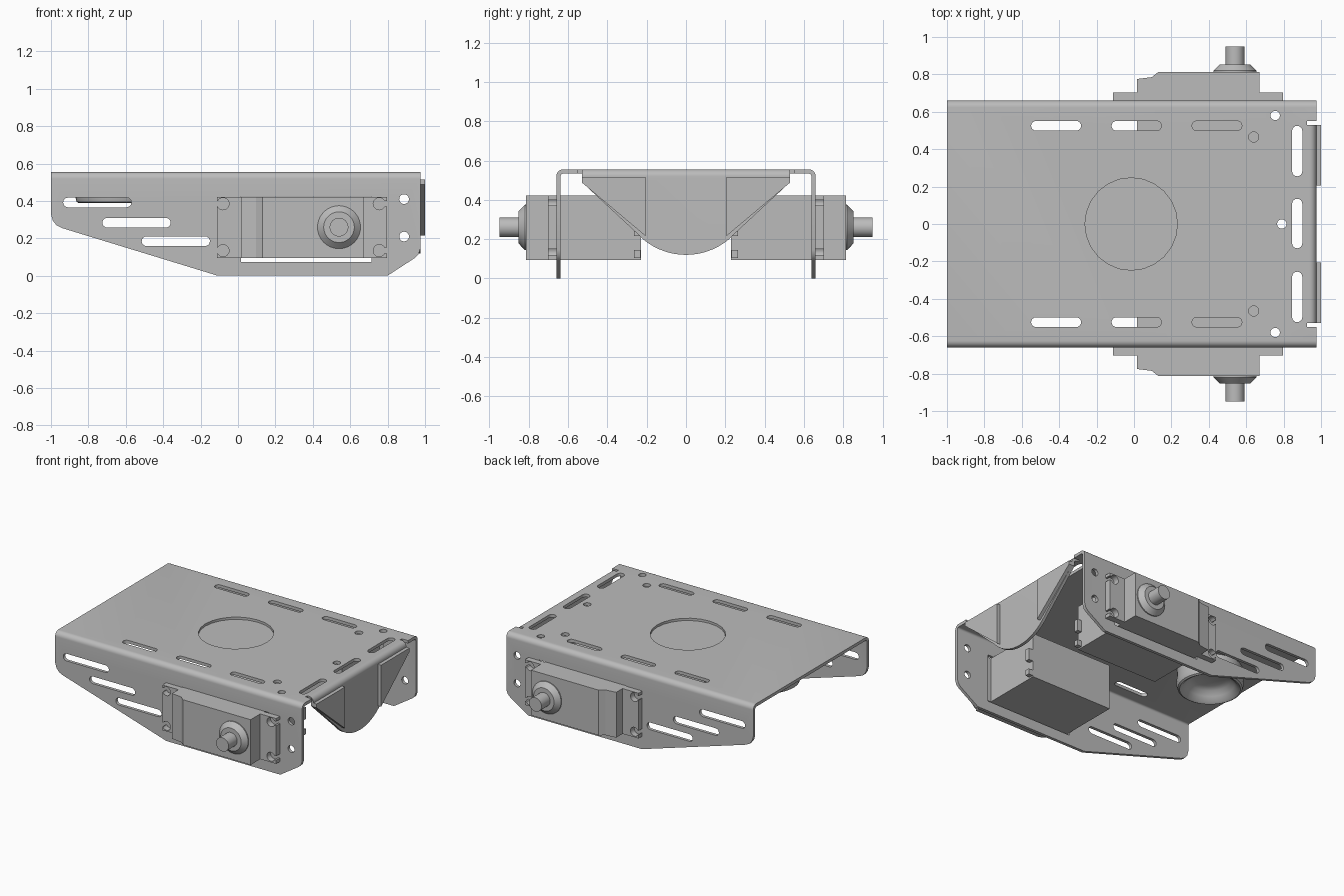
import bpy, bmesh, math
from mathutils import Matrix

cube = bpy.data.objects.get("Cube")
if cube:
    bpy.data.objects.remove(cube, do_unlink=True)

metal = bpy.data.materials.new("plain_grey")
metal.use_nodes = True
grey = (0.5, 0.5, 0.5, 1)
metal.diffuse_color = grey
metal.node_tree.nodes["Principled BSDF"].inputs["Base Color"].default_value = grey
parts = []


def arc(cx, cy, r, a0, a1, n=8):
    angles = [math.radians(a0 + (a1 - a0) * i / n) for i in range(n + 1)]
    return [(cx + r * math.cos(a), cy + r * math.sin(a)) for a in angles]


def slot(x0, x1, y0, y1):
    """Stadium outline filling the given rectangle."""
    if x1 - x0 >= y1 - y0:
        r, cy = (y1 - y0) / 2, (y0 + y1) / 2
        return arc(x0 + r, cy, r, 90, 270) + arc(x1 - r, cy, r, -90, 90)
    r, cx = (x1 - x0) / 2, (x0 + x1) / 2
    return arc(cx, y1 - r, r, 0, 180) + arc(cx, y0 + r, r, 180, 360)


def circle(cx, cy, r):
    return arc(cx, cy, r, 0, 345, 23)


def rect(x0, x1, y0, y1):
    return [(x0, y0), (x1, y0), (x1, y1), (x0, y1)]


PLACE = {"x": lambda u, v, w: (w, u, v),
         "y": lambda u, v, w: (u, w, v),
         "z": lambda u, v, w: (u, v, w)}


def add_prism(bm, pts, axis, lo, hi):
    put = PLACE[axis]
    a = [bm.verts.new(put(u, v, lo)) for u, v in pts]
    b = [bm.verts.new(put(u, v, hi)) for u, v in pts]
    bm.faces.new(a)
    bm.faces.new(b[::-1])
    for i in range(len(a)):
        j = (i + 1) % len(a)
        bm.faces.new((a[j], a[i], b[i], b[j]))


def finish(name, bm, keep=True):
    bmesh.ops.recalc_face_normals(bm, faces=bm.faces)
    me = bpy.data.meshes.new(name)
    bm.to_mesh(me)
    bm.free()
    me.materials.append(metal)
    ob = bpy.data.objects.new(name, me)
    bpy.context.collection.objects.link(ob)
    if keep:
        parts.append(ob)
    return ob


def prisms(name, specs, keep=True):
    bm = bmesh.new()
    for spec in specs:
        add_prism(bm, *spec)
    return finish(name, bm, keep)


def boolean(ob, specs, operation="DIFFERENCE"):
    """Cut or trim with prisms, then bake the result."""
    cutter = prisms("cutter", specs, keep=False)
    cutter.hide_render = True
    mod = ob.modifiers.new("cut", "BOOLEAN")
    mod.operation, mod.object, mod.solver = operation, cutter, "EXACT"
    bpy.context.view_layer.update()
    dg = bpy.context.evaluated_depsgraph_get()
    baked = bpy.data.meshes.new_from_object(ob.evaluated_get(dg))
    ob.modifiers.clear()
    ob.data = baked
    bpy.data.objects.remove(cutter, do_unlink=True)


def lathe(name, profile, matrix):
    """Spin (radius, height) points round the matrix's z axis."""
    bm = bmesh.new()
    vs = [bm.verts.new((r, 0, h)) for r, h in profile]
    es = [bm.edges.new(p) for p in zip(vs, vs[1:])]
    bmesh.ops.spin(bm, geom=vs + es, cent=(0, 0, 0), axis=(0, 0, 1),
                   angle=math.tau, steps=40, use_duplicate=False)
    bmesh.ops.remove_doubles(bm, verts=bm.verts, dist=0.0005)
    bmesh.ops.transform(bm, matrix=matrix, verts=bm.verts)
    return finish(name, bm)


TOP, HALF, T = 0.555, 0.66, 0.022
R = 0.036
ri = R - T

# Folded chassis: U section, trimmed to the side outline
section = ([(-HALF, 0)] + arc(R - HALF, TOP - R, R, 180, 90)
           + arc(HALF - R, TOP - R, R, 90, 0) + [(HALF, 0), (HALF - T, 0)]
           + arc(HALF - R, TOP - R, ri, 0, 90)
           + arc(R - HALF, TOP - R, ri, 90, 180) + [(T - HALF, 0)])
chassis = prisms("chassis", [(section, "x", -1.1, 1.1)])
outline = ([(-1, 0.7), (-1, 0.33), (-0.99, 0.295), (-0.97, 0.27), (-0.94, 0.255),
            (-0.11, 0.001), (0.8, 0.001), (0.945, 0.095), (0.965, 0.115),
            (0.975, 0.145), (0.975, 0.7)])
boolean(chassis, [(outline, "y", -1, 1)], "INTERSECT")

# Openings in the deck and the side walls
cuts = [(circle(-0.015, 0, 0.247), "z", 0.5, 0.6),
        (circle(0.79, 0, 0.025), "z", 0.5, 0.6),
        (rect(0.925, 1.1, -0.55, 0.55), "z", 0.5, 0.6),
        (slot(0.845, 0.9, -0.13, 0.135), "z", 0.5, 0.6),
        (rect(0.015, 0.715, 0.075, 0.425), "y", -1, 1)]
for s in (-1, 1):
    for x in (-0.55, -0.12, 0.31):
        cuts.append((slot(x, x + 0.267, s * 0.525 - 0.026, s * 0.525 + 0.026), "z", 0.5, 0.6))
    cuts.append((slot(0.845, 0.9, s * 0.39 - 0.135, s * 0.39 + 0.135), "z", 0.5, 0.6))
    cuts.append((circle(0.755, s * 0.58, 0.025), "z", 0.5, 0.6))
    cuts.append((circle(0.64, s * 0.465, 0.027), "z", 0.5, 0.6))
for x, z in ((-0.935, 0.392), (-0.725, 0.284), (-0.515, 0.185)):
    cuts.append((slot(x, x + 0.365, z - 0.026, z + 0.026), "y", -1, 1))
for z in (0.41, 0.21):
    cuts.append((circle(0.888, z, 0.026), "y", -1, 1))
boolean(chassis, cuts)

# Sunken disc filling the round deck opening
prisms("deck_disc", [(circle(-0.015, 0, 0.25), "z", 0.525, 0.538)])

# End flange: folded strip trimmed to a tapered, rounded shape
X = 0.975
strip = ([(0.925, TOP)] + arc(X - R, TOP - R, R, 90, 0) + [(X, 0), (X - T, 0)]
         + arc(X - R, TOP - R, ri, 0, 90) + [(0.925, TOP - T)])
flange = prisms("end_flange", [(strip, "y", -0.53, 0.53)])
taper = [(-0.6, 0.7), (-0.6, 0.49), (-0.53, 0.49)] + arc(0, 0.46, 0.34, 222, 318, 20) \
    + [(0.53, 0.49), (0.6, 0.49), (0.6, 0.7)]
boolean(flange, [(taper, "x", 0.8, 1.1)], "INTERSECT")
for s, side in ((-1, "right"), (1, "left")):
    wing = [(s * 0.205, 0.515), (s * 0.53, 0.515), (s * 0.53, 0.488), (s * 0.205, 0.215)]
    prisms("flange_wing_" + side, [(wing, "x", X - 0.005, 1.0)])

# Hollow cup under the rear of the deck
lathe("caster_cup", [(0, 0.535), (0.215, 0.535), (0.22, 0.42), (0.212, 0.395),
                     (0.2, 0.388), (0.185, 0.395), (0.16, 0.425), (0.135, 0.455),
                     (0.1, 0.47), (0, 0.475)],
      Matrix.Translation((-0.65, 0, 0)))

# Two mirrored motors: body, mounting ears, boss with shaft, cable stubs
Z0, Z1 = 0.095, 0.422
for s, side in ((-1, "right"), (1, "left")):
    body = [(0.015, 0.23), (0.67, 0.23), (0.67, 0.813), (0.13, 0.813),
            (0.095, 0.785), (0.015, 0.775)]
    prisms("motor_body_" + side, [([(x, s * y) for x, y in body], "z", Z0, Z1)])
    ears = prisms("motor_ears_" + side,
                  [(rect(x0, x1, Z0, Z1), "y", s * 0.66, s * 0.703)
                   for x0, x1 in ((-0.112, 0.02), (0.665, 0.797))])
    keyholes = []
    for cx, facing in ((-0.08, 180), (0.755, 0)):
        edge = -0.2 if facing else 0.9
        for cz in (0.385, 0.135):
            ring = arc(cx, cz, 0.032, facing + 28, facing + 332, 20)
            keyholes.append((ring + [(edge, ring[-1][1]), (edge, ring[0][1])],
                             "y", s * 0.5, s * 0.9))
    boolean(ears, keyholes)
    lathe("motor_shaft_" + side,
          [(0, 0.80), (0.115, 0.80), (0.115, 0.82), (0.082, 0.852),
           (0.05, 0.852), (0.05, 0.95), (0, 0.95)],
          Matrix.Translation((0.54, 0, 0.26)) @ Matrix.Rotation(-s * math.pi / 2, 4, "X"))
    prisms("motor_cable_stubs_" + side,
           [(rect(*sorted((s * 0.232, s * 0.265)), z0, z1), "x", 0.665, 0.705)
            for z0, z1 in ((0.215, 0.3), (0.105, 0.145))])

# Smooth shading on curved surfaces, crisp edges elsewhere
bpy.ops.object.select_all(action="DESELECT")
for ob in parts:
    ob.select_set(True)
bpy.context.view_layer.objects.active = parts[0]
bpy.ops.object.shade_smooth_by_angle(angle=math.radians(30))
